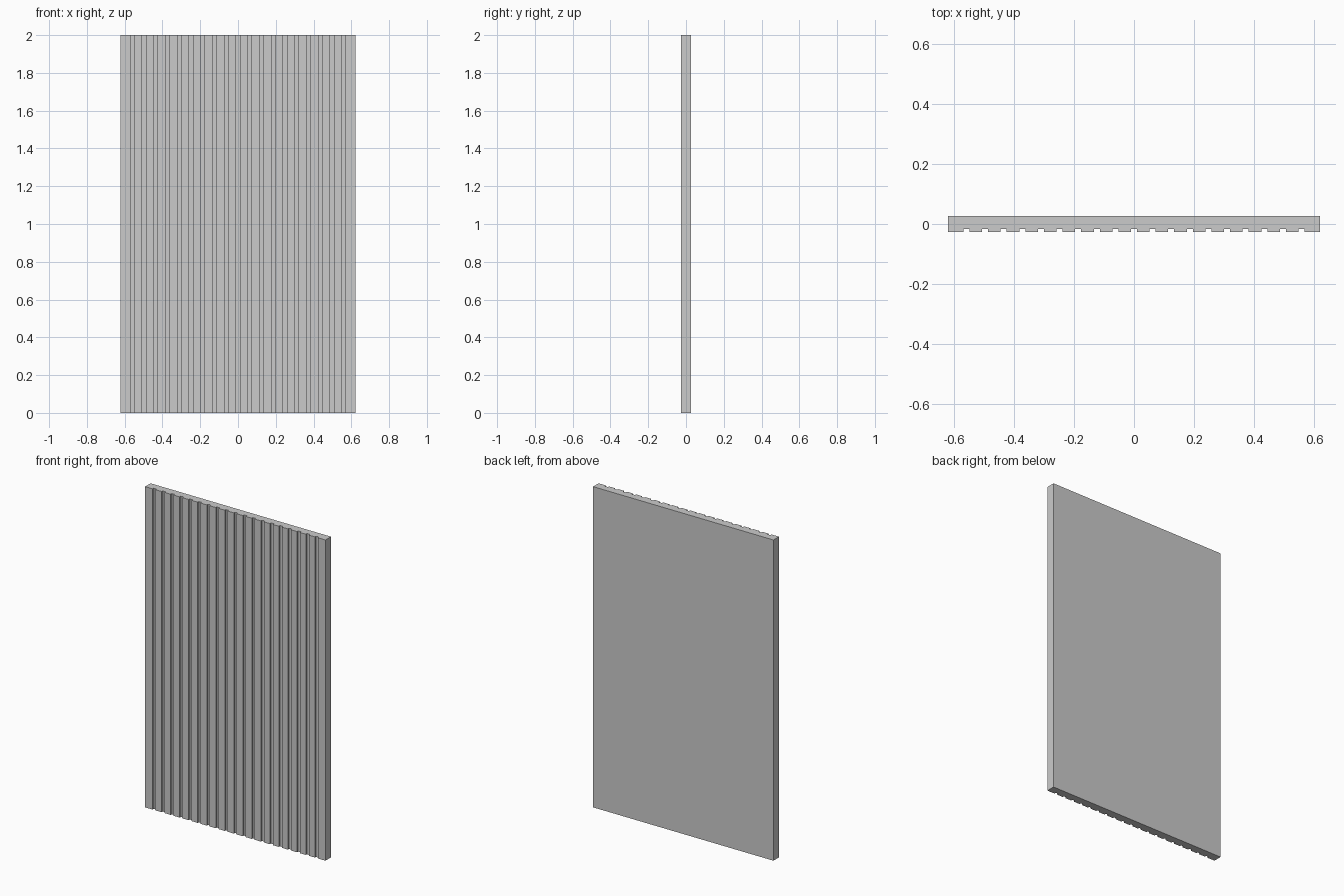
import bpy, bmesh

if "Cube" in bpy.data.objects:
    bpy.data.objects.remove(bpy.data.objects["Cube"])

HALF_W, HALF_T, HEIGHT = 0.622, 0.027, 2.0
SLATS = 20
PITCH = 2 * HALF_W / SLATS
GROOVE_W, GROOVE_D = 0.02, 0.011

# Panel cross-section: flat back, front edge notched between slats
profile = [(HALF_W, HALF_T), (-HALF_W, HALF_T), (-HALF_W, -HALF_T)]
for i in range(1, SLATS):
    c = -HALF_W + i * PITCH
    l, r = c - GROOVE_W / 2, c + GROOVE_W / 2
    profile += [(l, -HALF_T), (l, -HALF_T + GROOVE_D),
                (r, -HALF_T + GROOVE_D), (r, -HALF_T)]
profile.append((HALF_W, -HALF_T))

# Extrude the section up to full height
bm = bmesh.new()
base = bm.faces.new([bm.verts.new((x, y, 0)) for x, y in profile])
ext = bmesh.ops.extrude_face_region(bm, geom=[base], use_keep_orig=True)
top = [g for g in ext["geom"] if isinstance(g, bmesh.types.BMVert)]
bmesh.ops.translate(bm, verts=top, vec=(0, 0, HEIGHT))
bmesh.ops.recalc_face_normals(bm, faces=bm.faces)

mesh = bpy.data.meshes.new("grooved_panel")
bm.to_mesh(mesh)
bm.free()
panel = bpy.data.objects.new("grooved_panel", mesh)
bpy.context.collection.objects.link(panel)
